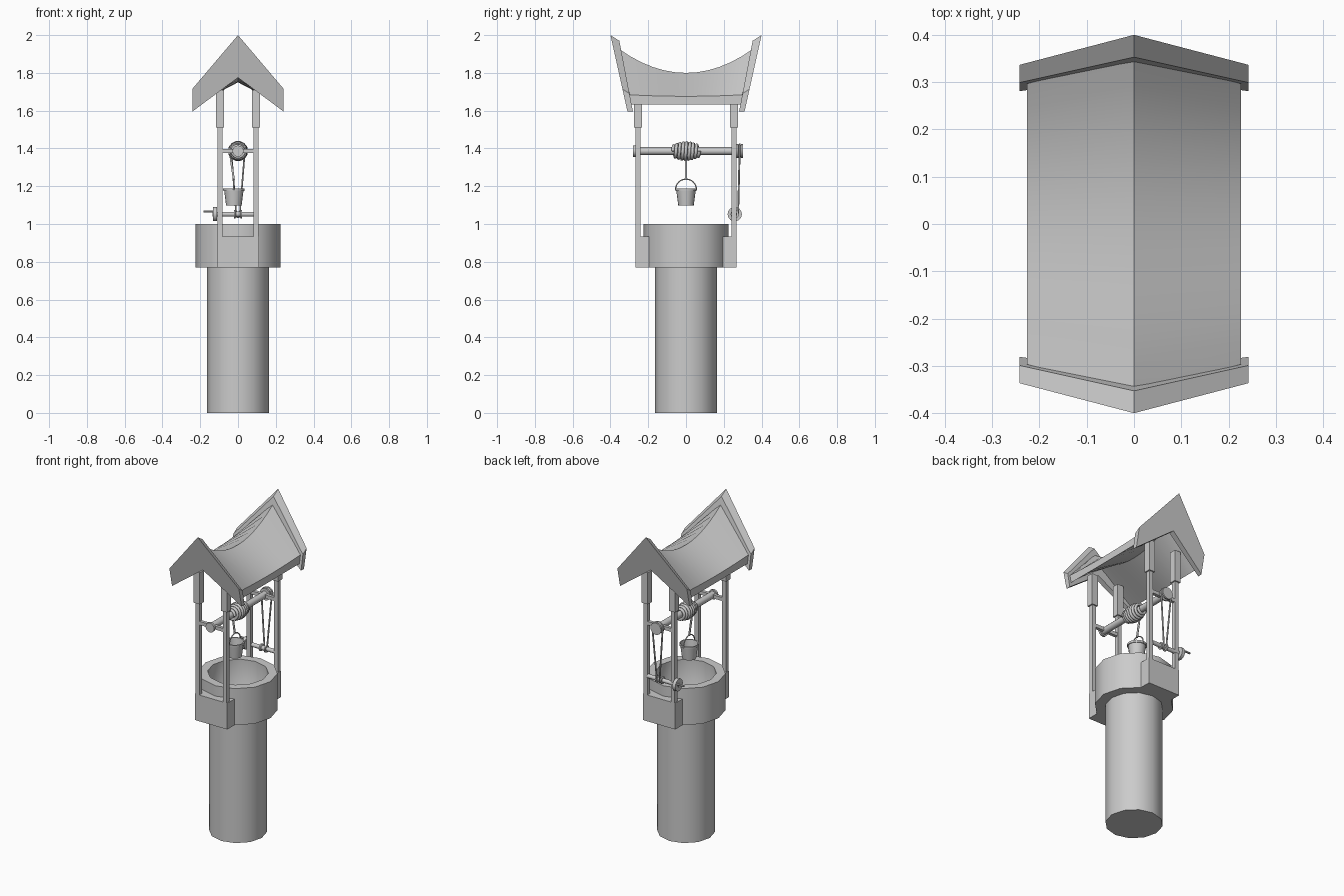
import bpy, bmesh, math
from mathutils import Vector

if "Cube" in bpy.data.objects:
    bpy.data.objects.remove(bpy.data.objects["Cube"])


def mesh_object(name, verts, faces, smooth=None):
    me = bpy.data.meshes.new(name)
    bm = bmesh.new()
    vs = [bm.verts.new(v) for v in verts]
    for f in faces:
        bm.faces.new([vs[i] for i in f])
    bmesh.ops.remove_doubles(bm, verts=bm.verts, dist=1e-5)
    bmesh.ops.recalc_face_normals(bm, faces=bm.faces)
    bm.to_mesh(me)
    bm.free()
    ob = bpy.data.objects.new(name, me)
    bpy.context.collection.objects.link(ob)
    if smooth:
        bpy.ops.object.select_all(action='DESELECT')
        ob.select_set(True)
        bpy.context.view_layer.objects.active = ob
        bpy.ops.object.shade_smooth_by_angle(angle=math.radians(smooth))
    return ob


def box(name, lo, hi):
    v = [(x, y, z) for x in (lo[0], hi[0]) for y in (lo[1], hi[1]) for z in (lo[2], hi[2])]
    f = [(0, 1, 3, 2), (4, 6, 7, 5), (0, 4, 5, 1), (2, 3, 7, 6), (0, 2, 6, 4), (1, 5, 7, 3)]
    return mesh_object(name, v, f)


def lathe(name, profile, n, axis='Z', loc=(0, 0, 0)):
    """Revolve (radius, height) points around an axis through loc."""
    verts, faces = [], []
    for r, h in profile:
        for i in range(n):
            a = math.tau * i / n
            c, s = r * math.cos(a), r * math.sin(a)
            p = {'Z': (c, s, h), 'Y': (c, h, s), 'X': (h, c, s)}[axis]
            verts.append(Vector(p) + Vector(loc))
    for k in range(len(profile) - 1):
        for i in range(n):
            j = (i + 1) % n
            faces.append((k * n + i, k * n + j, (k + 1) * n + j, (k + 1) * n + i))
    # close both ends
    faces.append(tuple(range(n)))
    faces.append(tuple(range((len(profile) - 1) * n, len(profile) * n)))
    return mesh_object(name, verts, faces, 40)


def rope(name, pts, radius, cyclic=False):
    cu = bpy.data.curves.new(name, 'CURVE')
    cu.dimensions = '3D'
    cu.bevel_depth = radius
    cu.bevel_resolution = 1
    cu.use_fill_caps = True
    sp = cu.splines.new('POLY')
    sp.points.add(len(pts) - 1)
    for p, q in zip(sp.points, pts):
        p.co = (*q, 1)
    sp.use_cyclic_u = cyclic
    ob = bpy.data.objects.new(name, cu)
    bpy.context.collection.objects.link(ob)
    return ob


# Hollow shaft with its wider rim
lathe("well_shaft", [(0.165, 0), (0.165, 0.77), (0.226, 0.77), (0.226, 1.0), (0.174, 1.0),
                     (0.174, 0.79), (0.158, 0.77), (0.158, 0.02)], 12)

# Post footings, posts, sleeves and cross bars
for sy, end in ((-1, "front"), (1, "back")):
    ys = sorted((sy * 0.19, sy * 0.267))
    box(end + "_footing", (-0.112, ys[0], 0.77), (0.112, ys[1], 0.935))
    y = sy * 0.254
    for sx, side in ((-1, "left"), (1, "right")):
        x = sx * 0.095
        box(f"{end}_{side}_post", (x - .013, y - .013, 0.93), (x + .013, y + .013, 1.6))
        box(f"{end}_{side}_sleeve", (x - .021, y - .021, 1.51), (x + .021, y + .021, 1.71))
    box(end + "_cross_bar", (-0.085, y - .01, 1.375), (0.085, y + .01, 1.397))

# Roof: curved ridge, straight eaves
N = 12
verts, faces = [], []
for i in range(N + 1):
    t = 2 * i / N - 1
    yr, ye = 0.352 * t, 0.297 * t
    zr, ze = 1.8 + 0.125 * t * t, 1.676 + 0.008 * t * t
    verts += [(-.226, ye, ze), (0, yr, zr), (.226, ye, ze),
              (.226, ye, 1.632), (0, yr, zr - .05), (-.226, ye, 1.632)]
for i in range(N):
    for k in range(6):
        a, b = i * 6 + k, i * 6 + (k + 1) % 6
        faces.append((a, b, b + 6, a + 6))
for o in (0, N * 6):
    faces += [(o, o + 1, o + 4, o + 5), (o + 1, o + 2, o + 3, o + 4)]
mesh_object("roof", verts, faces, 30)

# Leaning gable boards
outer = [(-.242, 1.595), (-.242, 1.715), (0, 2.0), (.242, 1.715), (.242, 1.595), (0, 1.775)]
inner = [(-.242, 1.595), (-.242, 1.69), (0, 1.97), (.242, 1.69), (.242, 1.595), (0, 1.775)]
for sy, end in ((-1, "front"), (1, "back")):
    verts = [(x, sy * (0.310 + 0.09 * (z - 1.595) / 0.405), z) for x, z in outer]
    verts += [(x, sy * (0.281 + 0.072 * (z - 1.595) / 0.375), z) for x, z in inner]
    faces = [(0, 1, 2, 5), (2, 3, 4, 5), (6, 7, 8, 11), (8, 9, 10, 11)]
    faces += [(k, (k + 1) % 6, (k + 1) % 6 + 6, k + 6) for k in range(6)]
    mesh_object(end + "_gable", verts, faces)

# Windlass axle with end cap and grooved pulley
AZ = 1.386
lathe("axle", [(0.021, -0.275), (0.021, 0.29)], 12, 'Y', (0, 0, AZ))
lathe("axle_cap", [(0.03, -0.28), (0.03, -0.266)], 12, 'Y', (0, 0, AZ))
lathe("upper_pulley", [(0.037, 0.268), (0.037, 0.276), (0.029, 0.28), (0.029, 0.288),
                       (0.037, 0.292), (0.037, 0.301)], 16, 'Y', (0, 0, AZ))

# Rope wound on the axle, thicker towards the middle
coil = []
for i in range(8 * 14 + 1):
    t = i / (8 * 14)
    a = math.tau * 8 * t
    r = 0.027 + 0.018 * math.sin(math.pi * t)
    coil.append((r * math.cos(a), -0.07 + 0.14 * t, AZ + r * math.sin(a)))
rope("rope_coil", coil, 0.009)
BX = -0.022
rope("bucket_rope", [(-0.043, 0, AZ), (-0.036, 0, 1.33), (BX, 0, 1.235)], 0.006)

# Bucket with arched handle
lathe("bucket", [(0.041, 1.097), (0.051, 1.175), (0.056, 1.175), (0.057, 1.188),
                 (0.05, 1.188), (0.038, 1.105)], 16, 'Z', (BX, 0, 0))
rope("bucket_handle", [(BX, 0.056 * math.cos(math.pi * i / 12),
                        1.18 + 0.058 * math.sin(math.pi * i / 12)) for i in range(13)], 0.0035)

# Lower crank shaft, disc and handle
LY, LZ = 0.258, 1.052
lathe("crank_shaft", [(0.013, -0.135), (0.013, 0.085)], 10, 'X', (0, LY, LZ))
lathe("crank_disc", [(0.038, -0.132), (0.038, -0.112)], 14, 'X', (0, LY, LZ))
lathe("crank_handle", [(0.006, -0.182), (0.006, -0.13)], 8, 'X', (0, LY + 0.022, LZ + 0.014))
lathe("lower_pulley", [(0.022, -0.022), (0.022, -0.014), (0.014, -0.01), (0.014, 0.01),
                       (0.022, 0.014), (0.022, 0.022)], 12, 'X', (0, LY, LZ))

# Drive belt from the upper pulley down around the crank shaft
belt = [(0.036 * math.cos(math.pi * i / 10), 0.284, AZ + 0.036 * math.sin(math.pi * i / 10))
        for i in range(11)]
belt += [(-0.010, 0.276, 1.06), (-0.004, 0.262, 1.036), (0.004, 0.262, 1.036), (0.010, 0.276, 1.06)]
rope("drive_belt", belt, 0.005, True)
